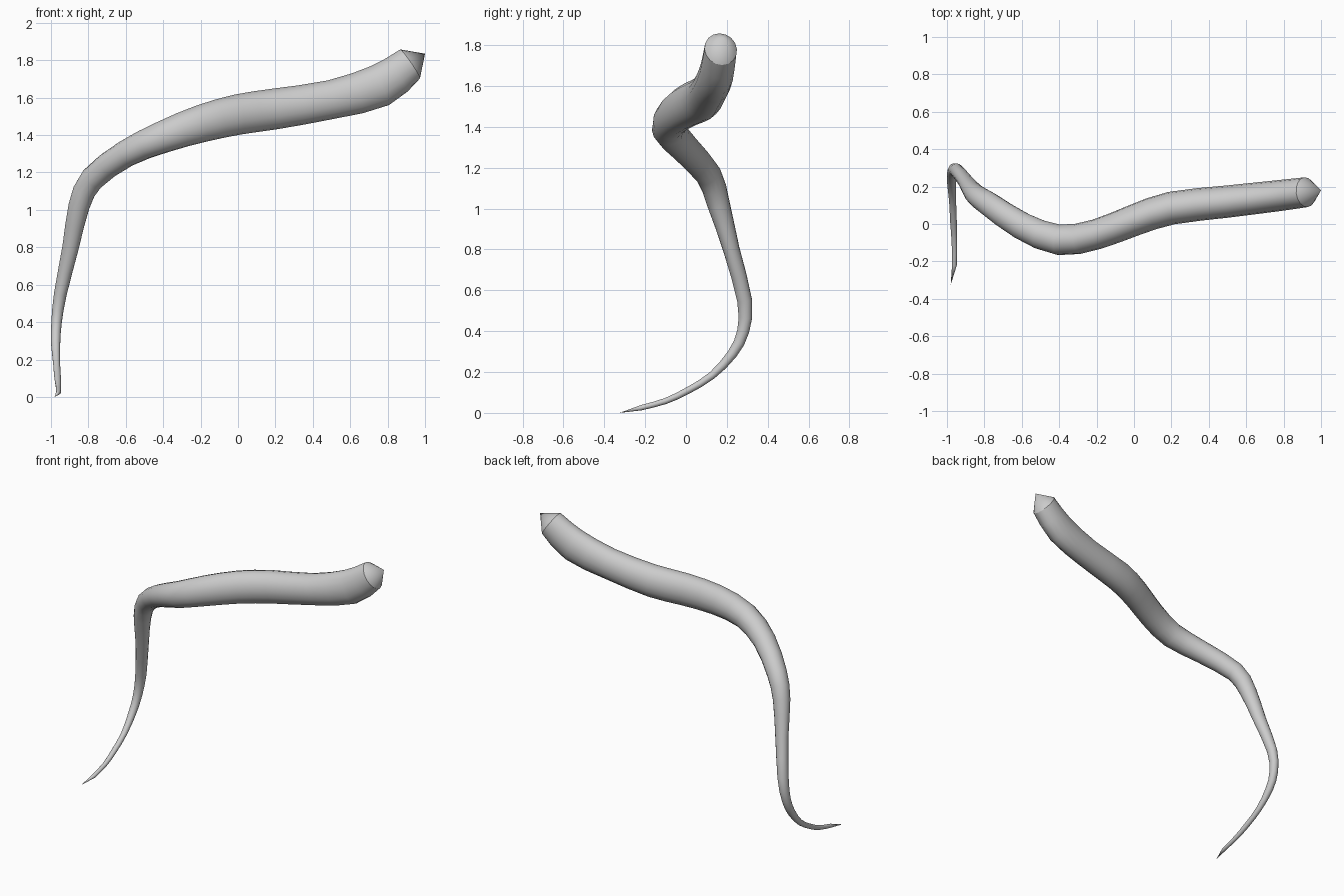
import bpy
import bmesh
import math
from mathutils import Vector

SIDES = 16
STEPS = 2

# Remove the default cube
cube = bpy.data.objects.get("Cube")
if cube:
    bpy.data.objects.remove(cube, do_unlink=True)

# Single flat colour
grey = bpy.data.materials.new("plain grey")
grey.use_nodes = True
colour = (0.6, 0.6, 0.6, 1)
grey.diffuse_color = colour
grey.node_tree.nodes["Principled BSDF"].inputs["Base Color"].default_value = colour

# Stations from thick end to thin end: x, y, z, tall radius, wide radius
stations = [Vector(s) for s in (
    (.92, .17, 1.78, .094, .08),
    (.76, .15, 1.665, .115, .083),
    (.5, .12, 1.59, .104, .086),
    (.2, .085, 1.54, .109, .088),
    (0, .02, 1.51, .108, .084),
    (-.2, -.055, 1.46, .1, .081),
    (-.4, -.085, 1.39, .086, .082),
    (-.6, -.01, 1.3, .072, .074),
    (-.78, .11, 1.165, .066, .064),
    (-.85, .16, 1.02, .057, .055),
    (-.895, .222, .8, .045, .04),
    (-.95, .287, .55, .034, .037),
    (-.97, .28, .4, .028, .03),
    (-.975, .227, .29, .025, .025),
    (-.97, .127, .183, .019, .019),
    (-.965, .01, .11, .018, .017),
    (-.96, -.1, .058, .015, .015),
    (-.96, -.22, .025, .013, .013),
)]
thick_tip = Vector((1, .18, 1.835))
thin_tip = Vector((-.98, -.325, 0))


def spline(a, b, c, d, t):
    """Smooth blend between stations b and c."""
    return b + (c - a) * t / 2 + (a * 2 - b * 5 + c * 4 - d) * t ** 2 / 2 \
        + (b * 3 - a - c * 3 + d) * t ** 3 / 2


def smooth_path(points):
    padded = [points[0] * 2 - points[1]] + points + [points[-1] * 2 - points[-2]]
    path = []
    for i in range(len(points) - 1):
        path += [spline(*padded[i:i + 4], k / STEPS) for k in range(STEPS)]
    return path + [points[-1]]


def build_tapered_body(name, points, start_tip, end_tip):
    """Sweep an oval section along the path, closing both ends in a point."""
    bm = bmesh.new()
    path = smooth_path(points)
    centres = [p.to_3d() if len(p) == 3 else Vector(p[:3]) for p in path]
    up = Vector((0, 0, 1))
    rings = []
    for i, p in enumerate(path):
        before = centres[max(i - 1, 0)]
        after = centres[min(i + 1, len(path) - 1)]
        axis = (after - before).normalized()
        if i == 0:
            axis = (centres[0] - start_tip).normalized()
        # Carry the section upright along the bends without twisting
        up = (up - axis * up.dot(axis)).normalized()
        side = axis.cross(up)
        ring = []
        for k in range(SIDES):
            angle = math.tau * k / SIDES
            offset = up * math.cos(angle) * p[3] + side * math.sin(angle) * p[4]
            ring.append(bm.verts.new(centres[i] + offset))
        rings.append(ring)
    first, last = bm.verts.new(start_tip), bm.verts.new(end_tip)
    for k in range(SIDES):
        n = (k + 1) % SIDES
        for a, b in zip(rings, rings[1:]):
            bm.faces.new((a[k], a[n], b[n], b[k]))
        bm.faces.new((first, rings[0][n], rings[0][k]))
        bm.faces.new((last, rings[-1][k], rings[-1][n]))
    bmesh.ops.recalc_face_normals(bm, faces=bm.faces)
    mesh = bpy.data.meshes.new(name)
    bm.to_mesh(mesh)
    bm.free()
    mesh.materials.append(grey)
    obj = bpy.data.objects.new(name, mesh)
    bpy.context.collection.objects.link(obj)
    return obj


# Curved tapering tail with a pointed cap on the thick end
tail = build_tapered_body("curved_tail", stations, thick_tip, thin_tip)
bpy.ops.object.select_all(action="DESELECT")
tail.select_set(True)
bpy.context.view_layer.objects.active = tail
bpy.ops.object.shade_smooth_by_angle(angle=math.radians(30))
